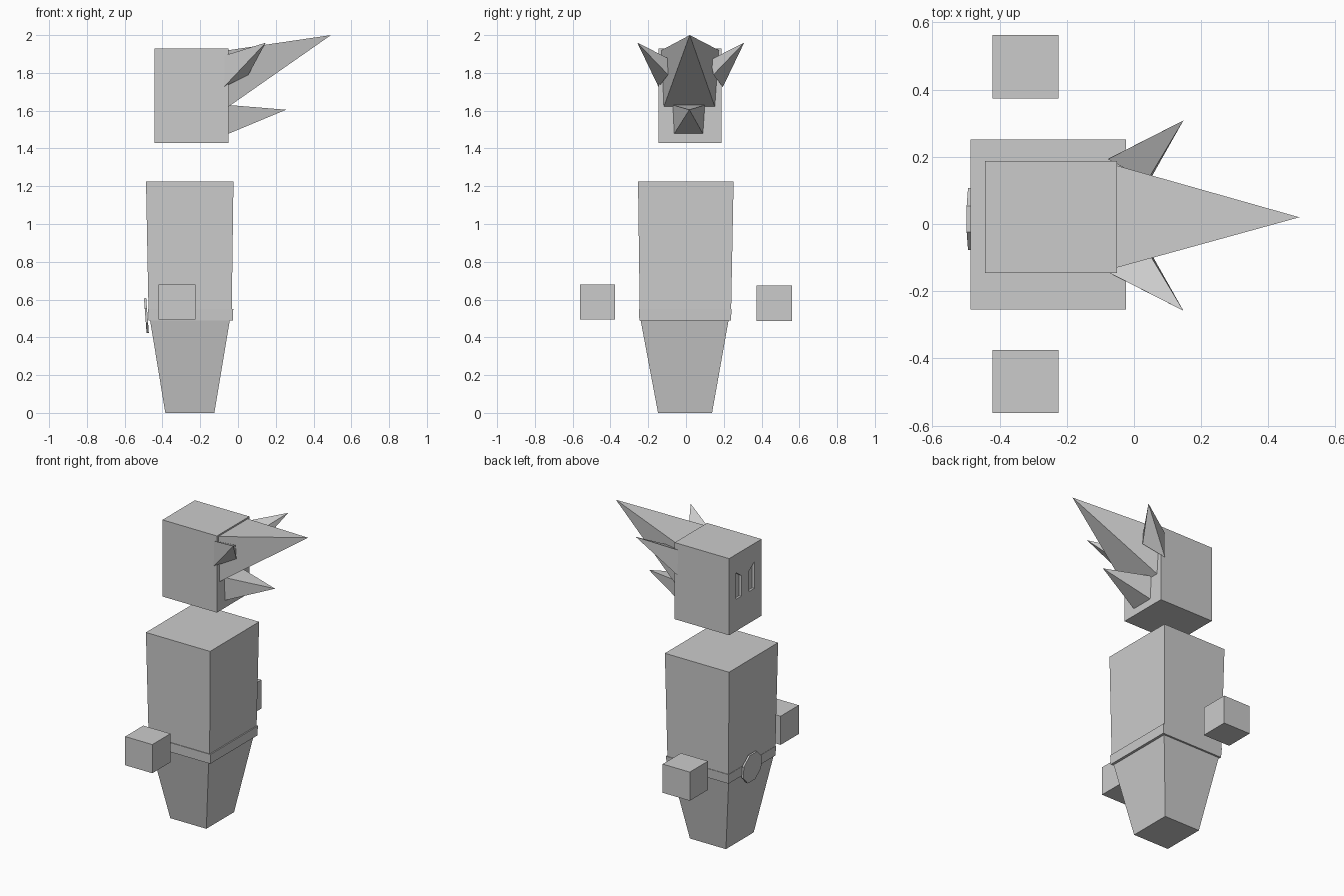
import bpy, bmesh, math
from mathutils import Vector, Matrix

if "Cube" in bpy.data.objects:
    bpy.data.objects.remove(bpy.data.objects["Cube"])


def make(name, verts, faces):
    mesh = bpy.data.meshes.new(name)
    bm = bmesh.new()
    vs = [bm.verts.new(v) for v in verts]
    for f in faces:
        bm.faces.new([vs[i] for i in f])
    bmesh.ops.recalc_face_normals(bm, faces=bm.faces[:])
    bm.to_mesh(mesh)
    bm.free()
    ob = bpy.data.objects.new(name, mesh)
    bpy.context.collection.objects.link(ob)
    return ob


def loft(name, lower, upper):
    """Closed solid between two matching point loops."""
    n = len(lower)
    sides = [(i, (i + 1) % n, n + (i + 1) % n, n + i) for i in range(n)]
    return make(name, lower + upper, [range(n), range(n, 2 * n)] + sides)


def rect(x0, x1, y0, y1, z):
    return [(x0, y0, z), (x1, y0, z), (x1, y1, z), (x0, y1, z)]


def spike(name, base, apex):
    n = len(base)
    return make(name, base + [apex],
                [range(n)] + [(i, (i + 1) % n, n) for i in range(n)])


# Tapered legs, belt and torso
loft("lower_body", rect(-.385, -.125, -.148, .138, 0), rect(-.467, -.042, -.242, .227, .5))
loft("belt", rect(-.473, -.027, -.247, .237, .488), rect(-.476, -.025, -.249, .242, .55))
loft("torso", rect(-.474, -.033, -.245, .239, .55), rect(-.487, -.024, -.254, .252, 1.225))

# Octagonal buckle, tilted to lie on the belt
ring = [(.1 * math.cos(a), .1 * math.sin(a))
        for a in (math.radians(22.5 + 45 * i) for i in range(8))]
buckle = loft("buckle", [(-.005, y, z) for y, z in ring], [(.007, y, z) for y, z in ring])
buckle.data.transform(Matrix.Translation((-.486, .015, .515)) @ Matrix.Rotation(-.075, 4, 'Y'))

# Floating hands
for name, y0, y1, z0 in (("hand_near", -.562, -.375, .494), ("hand_far", .374, .562, .487)):
    loft(name, rect(-.421, -.225, y0, y1, z0), rect(-.421, -.225, y0, y1, z0 + .187))

# Head with two slanted eye recesses
head = loft("head", rect(-.443, -.05, -.146, .188, 1.43), rect(-.443, -.05, -.146, .188, 1.93))
for side in (-1, 1):
    prof = [(.041, 1.637), (.093, 1.637), (.093, 1.81), (.041, 1.772)]
    prof = [(.022 + side * y, z) for y, z in prof]
    cutter = loft("eye_cutter", [(-.5, y, z) for y, z in prof], [(-.428, y, z) for y, z in prof])
    cutter.hide_render = True
    cutter.hide_viewport = True
    cutter.display_type = 'WIRE'
    mod = head.modifiers.new("eye", 'BOOLEAN')
    mod.operation = 'DIFFERENCE'
    mod.solver = 'EXACT'
    mod.object = cutter

# Hair spikes
spike("hair_top", [(-.052, -.13, 1.92), (-.052, .174, 1.92), (-.052, .153, 1.62), (-.052, -.118, 1.62)],
      (.492, .02, 2.0))
spike("hair_bottom", [(-.052, -.07, 1.63), (-.052, .1, 1.63), (-.052, .09, 1.477), (-.052, -.063, 1.477)],
      (.255, .018, 1.605))
for side, name in ((-1, "hair_side_near"), (1, "hair_side_far")):
    pts = [(-.078, .168, 1.89), (-.075, .17, 1.725), (.055, .12, 1.79), (.04, .105, 1.87),
           (.147, .283, 1.96)]
    pts = [(x, .025 + side * y, z) for x, y, z in pts]
    spike(name, pts[:4], pts[4])
